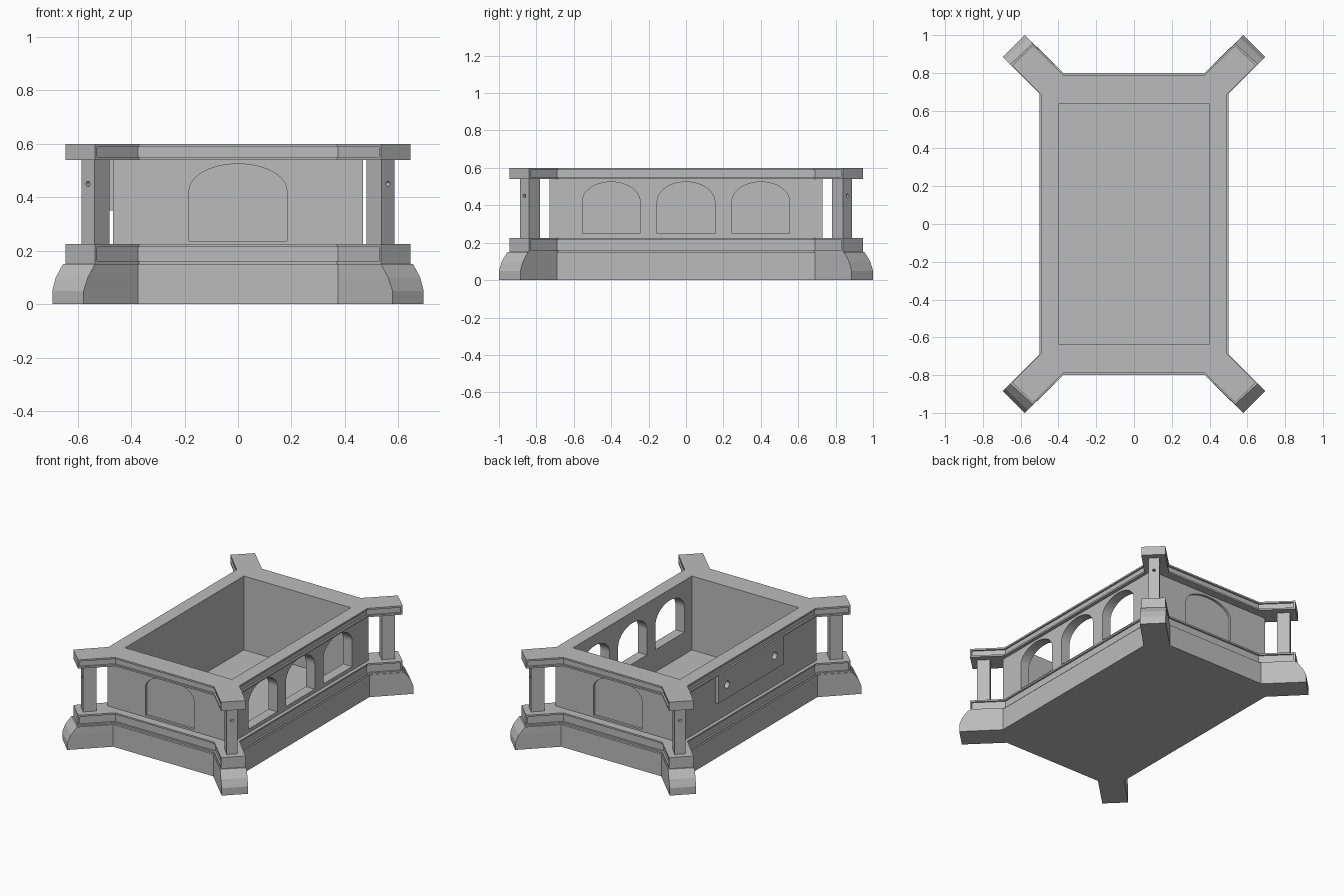
import bpy, bmesh, math
from mathutils import Matrix, Vector

cube = bpy.data.objects.get("Cube")
if cube:
    bpy.data.objects.remove(cube, do_unlink=True)

stone = bpy.data.materials.new("grey stone")
stone.use_nodes = True
GREY = (0.5, 0.5, 0.5, 1)
stone.diffuse_color = GREY
stone.node_tree.nodes["Principled BSDF"].inputs["Base Color"].default_value = GREY


def finish(name, bm):
    bmesh.ops.recalc_face_normals(bm, faces=bm.faces)
    mesh = bpy.data.meshes.new(name)
    bm.to_mesh(mesh)
    bm.free()
    mesh.materials.append(stone)
    obj = bpy.data.objects.new(name, mesh)
    bpy.context.collection.objects.link(obj)
    return obj


def loft(name, layers, transform=None, groove=0):
    """Join stacked outlines, given as (height, points), into a closed solid."""
    bm = bmesh.new()
    rings = [[bm.verts.new((x, y, z)) for x, y in pts] for z, pts in layers]
    n = len(rings[0])
    sides = []
    for low, high in zip(rings, rings[1:]):
        for i in range(n):
            j = (i + 1) % n
            sides.append(bm.faces.new((low[i], low[j], high[j], high[i])))
    bm.faces.new(rings[0][::-1])
    bm.faces.new(rings[-1])
    bmesh.ops.recalc_face_normals(bm, faces=bm.faces)
    if groove:
        # Sunk band on each side, wrapping from leg to leg
        for k in range(4):
            band = [sides[(4 * k + 2 + i) % n] for i in range(3)]
            bmesh.ops.inset_region(bm, faces=band, thickness=groove, depth=0,
                                   use_boundary=True, use_even_offset=True)
            bmesh.ops.inset_region(bm, faces=band, thickness=0.0005, depth=-groove,
                                   use_boundary=True, use_even_offset=True)
    if transform:
        bmesh.ops.transform(bm, matrix=transform, verts=bm.verts)
    return finish(name, bm)


def box(name, low, high):
    (x0, y0, z0), (x1, y1, z1) = low, high
    pts = [(x0, y0), (x1, y0), (x1, y1), (x0, y1)]
    return loft(name, [(z0, pts), (z1, pts)])


def cut(target, cutter):
    mod = target.modifiers.new("cut", "BOOLEAN")
    mod.operation = "DIFFERENCE"
    mod.solver = "EXACT"
    mod.object = cutter
    with bpy.context.temp_override(object=target, active_object=target):
        bpy.ops.object.modifier_apply(modifier=mod.name)
    bpy.data.objects.remove(cutter, do_unlink=True)


def outline(corner_x, tip_a, tip_b, corner_y):
    """Plan with four diagonal legs, mirrored from one quarter."""
    quarter = [corner_x, tip_a, tip_b, corner_y]
    pts = []
    for sx, sy in ((1, 1), (-1, 1), (-1, -1), (1, -1)):
        part = [(x * sx, y * sy) for x, y in quarter]
        pts += part if sx == sy else part[::-1]
    return pts


def arch_cutter(half, bottom, spring, top, place, near, far):
    """Prism with an elliptical head, cut along the direction of place."""
    pts = [(-half, bottom), (half, bottom)]
    for i in range(25):
        a = math.pi * i / 24
        pts.append((half * math.cos(a), spring + (top - spring) * math.sin(a)))
    return loft("arch_cutter", [(near, pts), (far, pts)], place)


def drill(centre, direction, radius, depth):
    pts = [(radius * math.cos(i * math.tau / 24), radius * math.sin(i * math.tau / 24))
           for i in range(24)]
    turn = Vector(direction).to_track_quat("Z", "Y").to_matrix().to_4x4()
    return loft("drill", [(-depth, pts), (depth, pts)],
                Matrix.Translation(centre) @ turn)


def hollow(target, floor=0.1):
    cut(target, box("well_cutter", (-0.4, -0.635, floor), (0.4, 0.635, 1)))


# Flared base
foot = outline((0.5, 0.69), (0.695, 0.885), (0.578, 1.0), (0.375, 0.8))
foot_mid = outline((0.5, 0.69), (0.682, 0.872), (0.562, 0.985), (0.375, 0.8))
foot_top = outline((0.5, 0.69), (0.655, 0.845), (0.535, 0.955), (0.375, 0.8))
base = loft("base", [(0, foot), (0.05, foot), (0.1, foot_mid), (0.15, foot_top)])
hollow(base)

# Lower and upper grooved ledges
ledge = outline((0.49, 0.685), (0.645, 0.84), (0.535, 0.945), (0.37, 0.785))
for name, z0, z1 in (("lower_ledge", 0.15, 0.225), ("upper_ledge", 0.54, 0.6)):
    hollow(loft(name, [(z0, ledge), (z1, ledge)], groove=0.011))

# Walls around the well
WX, WY = 0.467, 0.73
walls = box("walls", (-WX, -WY, 0.225), (WX, WY, 0.54))
hollow(walls)

# Three open arches on the left wall
facing_x = Matrix(((0, 0, 1, 0), (1, 0, 0, 0), (0, 1, 0, 0), (0, 0, 0, 1)))
for y in (-0.4, 0, 0.4):
    cut(walls, arch_cutter(0.154, 0.25, 0.42, 0.525,
                           Matrix.Translation((0, y, 0)) @ facing_x, 0.3, 0.6))

# Shallow blind arch on the front and back walls
facing_y = Matrix(((-1, 0, 0, 0), (0, 0, 1, 0), (0, 1, 0, 0), (0, 0, 0, 1)))
for side in (1, -1):
    turn = Matrix.Rotation(0 if side > 0 else math.pi, 4, "Z")
    cut(walls, arch_cutter(0.183, 0.237, 0.425, 0.525, turn @ facing_y,
                           WY - 0.016, WY + 0.1))

# Raised plate with two sockets on the right wall
plate = box("side_plate", (-0.487, -0.35, 0.35), (-WX + 0.005, 0.35, 0.54))
for y in (-0.255, 0.255):
    cut(plate, drill((-0.487, y, 0.443), (1, 0, 0), 0.024, 0.04))
    cut(walls, drill((-0.487, y, 0.443), (1, 0, 0), 0.024, 0.05))

# Diagonal corner posts, each with a small socket
for sx, label in ((1, "left"), (-1, "right")):
    for sy, end in ((-1, "front"), (1, "back")):
        out = Vector((sx * 0.7, sy * 0.72, 0)).normalized()
        across = Vector((-out.y, out.x, 0))
        mid = Vector((sx * 0.533, sy * 0.835, 0))
        pts = [(mid + out * a * 0.041 + across * b * 0.034).xy
               for a, b in ((1, -1), (1, 1), (-1, 1), (-1, -1))]
        post = loft(end + "_" + label + "_post", [(0.225, pts), (0.54, pts)])
        cut(post, drill(mid + out * 0.041 + Vector((0, 0, 0.45)), out, 0.01, 0.025))
